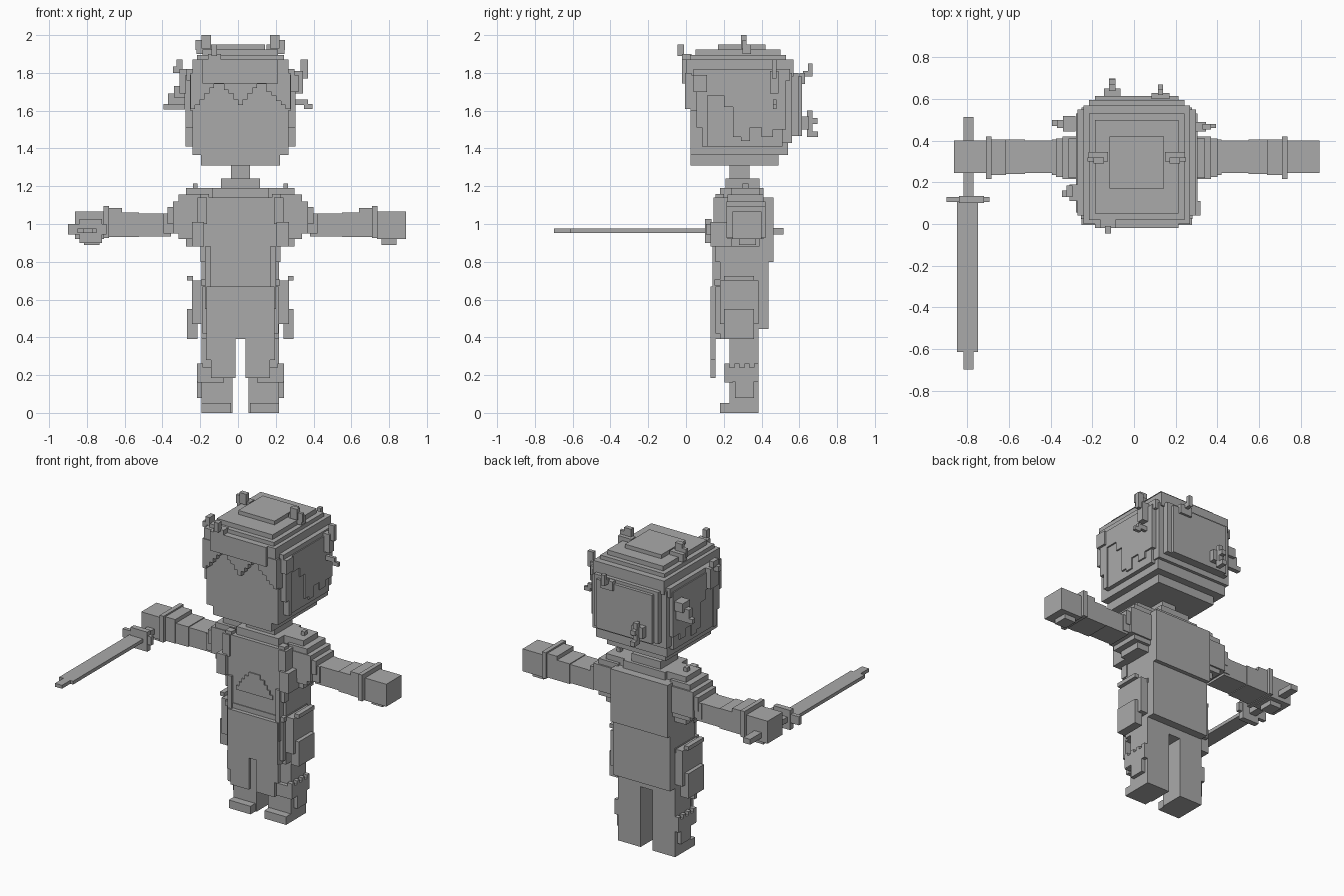
import bpy, bmesh
from mathutils import Matrix, Vector

CX = 0.013          # body symmetry plane

grey = bpy.data.materials.new("plain grey")
grey.diffuse_color = (0.4, 0.4, 0.4, 1)


def part(name, boxes, mirror=False):
    """One object out of boxes (x0, x1, y0, y1, z0, z1), optionally mirrored about CX."""
    if mirror:
        boxes = boxes + [(2 * CX - b[1], 2 * CX - b[0]) + tuple(b[2:]) for b in boxes]
    bm = bmesh.new()
    for x0, x1, y0, y1, z0, z1 in boxes:
        centre = Vector(((x0 + x1) / 2, (y0 + y1) / 2, (z0 + z1) / 2))
        size = Matrix.Diagonal((x1 - x0, y1 - y0, z1 - z0, 1))
        bmesh.ops.create_cube(bm, size=1, matrix=Matrix.Translation(centre) @ size)
    mesh = bpy.data.meshes.new(name)
    bm.to_mesh(mesh)
    bm.free()
    mesh.materials.append(grey)
    ob = bpy.data.objects.new(name, mesh)
    bpy.context.collection.objects.link(ob)
    return ob


def sym(half, y0, y1, z0, z1):
    """Box centred on the body plane."""
    return (CX - half, CX + half, y0, y1, z0, z1)


# Head with chamfer-like steps under the chin
part("head", [
    sym(0.21, 0.025, 0.49, 1.31, 1.365),
    sym(0.255, 0.025, 0.54, 1.365, 1.80),
    sym(0.282, 0.09, 0.51, 1.41, 1.80),
])

# Back hair
part("back_hair", [
    sym(0.23, 0.50, 0.595, 1.465, 1.80),
    sym(0.20, 0.50, 0.615, 1.465, 1.78),
    sym(0.265, 0.30, 0.56, 1.43, 1.80),
])

# Stepped crown of the hair
part("hair_crown", [
    sym(0.285, 0.04, 0.55, 1.76, 1.82),
    sym(0.255, 0.00, 0.57, 1.78, 1.87),
    sym(0.23, 0.02, 0.53, 1.87, 1.895),
    sym(0.20, 0.05, 0.50, 1.89, 1.925),
    sym(0.13, 0.17, 0.42, 1.925, 1.95),
])

# Fringe: columns of varying length
bottoms = [1.61, 1.63, 1.66, 1.69, 1.72, 1.74, 1.74, 1.71, 1.69, 1.66, 1.63,
           1.66, 1.69, 1.72, 1.74, 1.74, 1.70, 1.68, 1.65, 1.63, 1.61]
step = 0.53 / len(bottoms)
part("fringe", [(CX - 0.265 + i * step, CX - 0.265 + (i + 1) * step, -0.005, 0.03, z, 1.80)
                for i, z in enumerate(bottoms)]
     + [sym(0.20, -0.02, 0.02, 1.745, 1.87)])

# Stepped hair locks lying on the head sides
locks = [(0.025, 0.055, 1.60), (0.055, 0.085, 1.51), (0.085, 0.115, 1.41),
         (0.115, 0.20, 1.68), (0.20, 0.25, 1.62), (0.25, 0.29, 1.46),
         (0.29, 0.34, 1.44), (0.34, 0.40, 1.51), (0.40, 0.46, 1.46), (0.46, 0.53, 1.50)]
part("side_locks", [(0.25, 0.28 if y0 < 0.05 else 0.305, y0, y1, z, 1.79)
                    for y0, y1, z in locks], mirror=True)

# Sprigs sticking out of the hair
part("left_sprigs", [
    (-0.37, -0.28, 0.46, 0.50, 1.63, 1.69),
    (-0.395, -0.28, 0.47, 0.50, 1.605, 1.635),
    (-0.34, -0.28, 0.445, 0.52, 1.67, 1.73),
    (-0.31, -0.25, 0.11, 0.19, 1.69, 1.82),
    (-0.345, -0.295, 0.13, 0.16, 1.80, 1.835),
    (-0.325, -0.295, 0.13, 0.185, 1.83, 1.87),
])
part("right_sprigs", [
    (0.28, 0.345, 0.445, 0.49, 1.69, 1.81),
    (0.33, 0.37, 0.455, 0.48, 1.77, 1.87),
    (0.28, 0.37, 0.46, 0.48, 1.63, 1.66),
    (0.35, 0.395, 0.46, 0.48, 1.61, 1.635),
    (0.28, 0.32, 0.04, 0.11, 1.70, 1.79),
])
part("back_sprigs", [
    (-0.145, -0.065, 0.60, 0.65, 1.50, 1.57),
    (-0.12, -0.09, 0.64, 0.70, 1.46, 1.49),
    (-0.12, -0.09, 0.64, 0.67, 1.48, 1.60),
    (-0.12, -0.09, 0.66, 0.695, 1.53, 1.56),
    (0.085, 0.17, 0.60, 0.63, 1.74, 1.80),
    (0.115, 0.14, 0.62, 0.67, 1.78, 1.81),
    (0.115, 0.14, 0.645, 0.67, 1.80, 1.85),
])
part("front_sprig", [
    (-0.16, -0.09, -0.02, 0.03, 1.82, 1.90),
    (-0.14, -0.11, -0.045, -0.01, 1.89, 1.95),
])

# Small ear-like tips on top
part("top_tips", [
    (0.15, 0.245, 0.30, 0.345, 1.90, 1.95),
    (0.17, 0.22, 0.29, 0.32, 1.93, 2.00),
    (0.22, 0.25, 0.30, 0.32, 1.92, 1.975),
], mirror=True)

# Neck, collar and torso
part("neck", [sym(0.05, 0.23, 0.335, 1.22, 1.33)])
part("collar", [sym(0.103, 0.21, 0.39, 1.18, 1.24), sym(0.15, 0.18, 0.41, 1.14, 1.19)])
part("torso", [sym(0.205, 0.18, 0.463, 0.80, 1.14), sym(0.18, 0.155, 0.20, 0.67, 1.14)])
part("coat_front", [
    (0.18, 0.225, 0.155, 0.20, 0.80, 1.16),
    (0.205, 0.27, 0.13, 0.25, 0.88, 1.01),
    (0.19, 0.24, 0.145, 0.30, 1.00, 1.14),
    (0.17, 0.20, 0.14, 0.18, 0.55, 0.88),
], mirror=True)

# Stepped arch of the tunic on the chest
part("tunic_arch", [sym(h, 0.148, 0.156, z, z + 0.027) for h, z in
                    [(0.13, 0.80), (0.11, 0.827), (0.09, 0.854), (0.07, 0.881), (0.04, 0.908)]])

# Skirt, belt and hanging front cloth
part("skirt", [
    sym(0.205, 0.18, 0.385, 0.39, 0.80),
    sym(0.205, 0.38, 0.437, 0.445, 0.80),
    sym(0.18, 0.155, 0.19, 0.39, 0.70),
])
part("belt", [sym(0.21, 0.15, 0.39, 0.675, 0.705)])
part("front_cloth", [
    sym(0.18, 0.13, 0.155, 0.39, 0.67),
    (0.04, 0.195, 0.13, 0.155, 0.28, 0.40),
    (0.04, 0.17, 0.13, 0.155, 0.185, 0.29),
    (0.185, 0.215, 0.155, 0.18, 0.42, 0.67),
], mirror=True)

# Hip pouches with little flaps
part("hip_pouches", [
    (0.215, 0.27, 0.18, 0.385, 0.47, 0.70),
    (0.24, 0.295, 0.20, 0.36, 0.39, 0.55),
    (0.265, 0.295, 0.20, 0.36, 0.70, 0.725),
], mirror=True)

# Legs, toes and boot cuffs
part("legs", [(0.055, 0.218, 0.23, 0.385, 0.0, 0.42)], mirror=True)
part("toes", [(0.063, 0.218, 0.18, 0.25, 0.0, 0.052)], mirror=True)
part("boot_cuffs", [(0.10, 0.24, 0.205, 0.25, 0.16, 0.24),
                    (0.21, 0.243, 0.205, 0.385, 0.165, 0.24),
                    (0.21, 0.243, 0.26, 0.36, 0.08, 0.17)]
     + [(0.21, 0.243, y, y + 0.026, 0.24, 0.262) for y in (0.205, 0.257, 0.309, 0.359)],
     mirror=True)

# Stepped shoulder sleeves, arms and hands
part("shoulders", [
    (0.20, 0.42, 0.235, 0.405, 0.95, 1.055),
    (0.20, 0.40, 0.225, 0.41, 1.00, 1.09),
    (0.20, 0.37, 0.215, 0.42, 0.95, 1.12),
    (0.20, 0.34, 0.22, 0.41, 0.92, 1.155),
    (0.15, 0.30, 0.24, 0.39, 0.88, 1.19),
    (0.24, 0.265, 0.30, 0.33, 1.18, 1.215),
], mirror=True)
part("arms", [(0.38, 0.56, 0.245, 0.40, 0.935, 1.055),
              (0.55, 0.65, 0.24, 0.405, 0.93, 1.06)], mirror=True)
part("cuffs", [(0.64, 0.715, 0.235, 0.405, 0.93, 1.085),
               (0.71, 0.738, 0.215, 0.42, 0.925, 1.095)], mirror=True)
part("hands", [(0.735, 0.89, 0.245, 0.40, 0.92, 1.065),
               (0.76, 0.84, 0.28, 0.37, 0.89, 0.93)], mirror=True)

# Sword held forward
part("sword_handle", [(-0.82, -0.77, 0.10, 0.515, 0.945, 0.98)])
part("sword_guard", [(-0.90, -0.695, 0.105, 0.13, 0.945, 1.0),
                     (-0.84, -0.72, 0.10, 0.135, 0.90, 1.027)])
part("sword_blade", [(-0.85, -0.75, -0.615, 0.105, 0.953, 0.975),
                     (-0.82, -0.77, -0.70, -0.60, 0.953, 0.975)])
